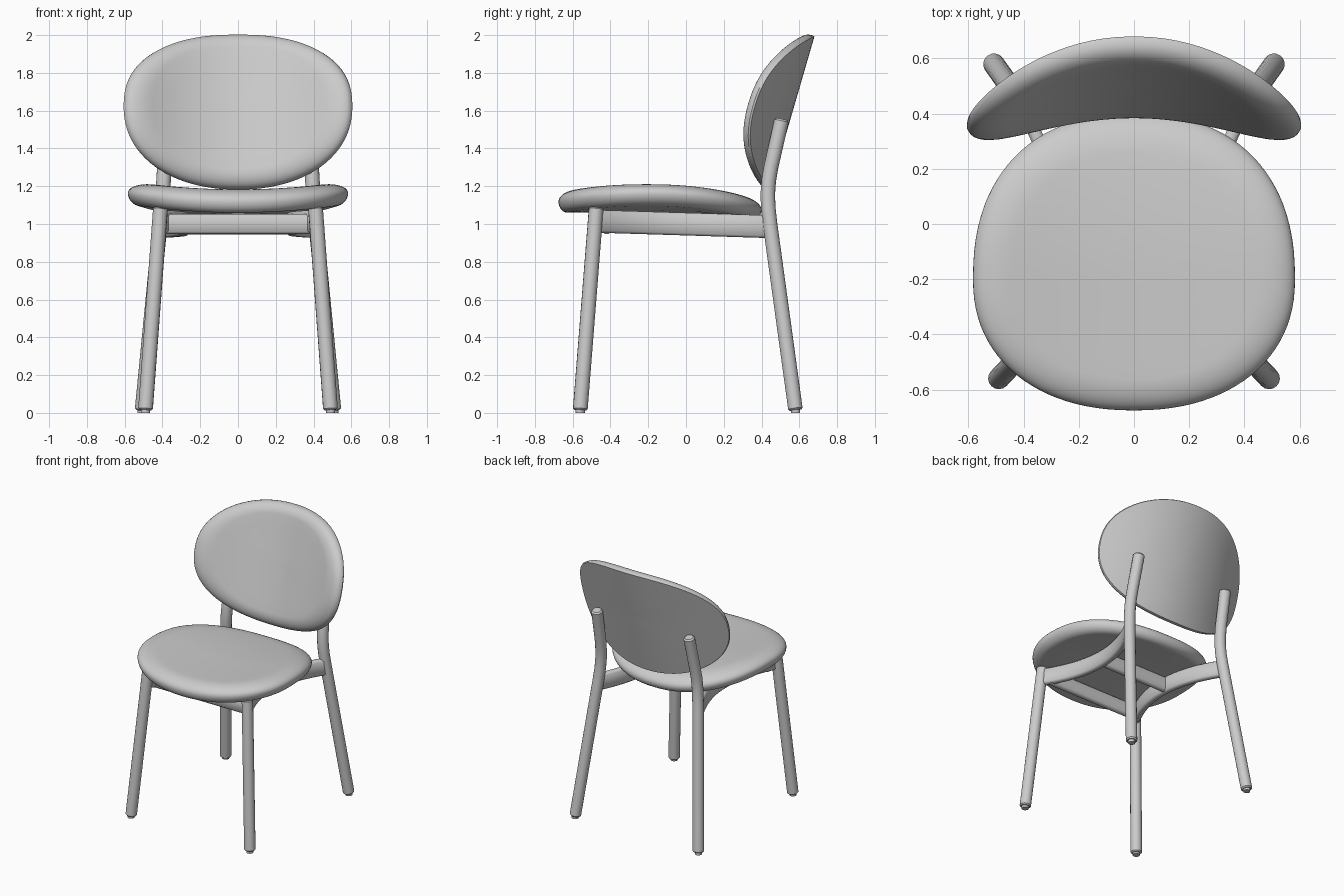
import bpy, bmesh, math
from mathutils import Vector

if "Cube" in bpy.data.objects:
    bpy.data.objects.remove(bpy.data.objects["Cube"])


def finish(name, bm, angle=40):
    bmesh.ops.recalc_face_normals(bm, faces=bm.faces)
    me = bpy.data.meshes.new(name)
    bm.to_mesh(me)
    bm.free()
    ob = bpy.data.objects.new(name, me)
    bpy.context.collection.objects.link(ob)
    smooth(ob, angle)
    return ob


def smooth(ob, angle=40):
    bpy.ops.object.select_all(action='DESELECT')
    ob.select_set(True)
    bpy.context.view_layer.objects.active = ob
    bpy.ops.object.shade_smooth_by_angle(angle=math.radians(angle))


def oval(t, a, top, bottom, n_top, n_bottom):
    # superellipse with different upper and lower halves
    c, s = math.cos(t), math.sin(t)
    b, n = (top, n_top) if s >= 0 else (bottom, n_bottom)
    p = 2 / n
    return (a * math.copysign(abs(c) ** p, c), b * math.copysign(abs(s) ** p, s))


def pad(name, outline, profile, place, n=96):
    # stack of scaled outlines, closed by a centre point at both ends
    bm = bmesh.new()
    pts = [outline(2 * math.pi * i / n) for i in range(n)]
    rings = [[bm.verts.new(place(u * s, v * s, h)) for u, v in pts] for s, h in profile]
    for r0, r1 in zip(rings, rings[1:]):
        for i in range(n):
            j = (i + 1) % n
            bm.faces.new((r0[i], r0[j], r1[j], r1[i]))
    for ring, h in ((rings[0], profile[0][1]), (rings[-1], profile[-1][1])):
        c = bm.verts.new(place(0, 0, h))
        for i in range(n):
            bm.faces.new((ring[i], ring[(i + 1) % n], c))
    return finish(name, bm)


def quarter(a, h, h0, steps=10):
    # rounded edge from the rim inwards
    return [(1 - a * (1 - math.cos(k * math.pi / 2 / steps)),
             h0 + h * math.sin(k * math.pi / 2 / steps)) for k in range(steps + 1)]


def tube(name, pts, r):
    # round bar with softened ends
    cu = bpy.data.curves.new(name, 'CURVE')
    cu.dimensions = '3D'
    cu.bevel_depth = r
    cu.bevel_resolution = 6
    cu.use_fill_caps = True
    pts = [Vector(p) for p in pts]
    d0 = (pts[1] - pts[0]).normalized()
    d1 = (pts[-2] - pts[-1]).normalized()
    path = ([(pts[0], .8), (pts[0] + d0 * .008, 1)] + [(p, 1) for p in pts[1:-1]]
            + [(pts[-1] + d1 * .01, 1), (pts[-1], .75)])
    sp = cu.splines.new('POLY')
    sp.points.add(len(path) - 1)
    for q, (p, rad) in zip(sp.points, path):
        q.co = (*p, 1)
        q.radius = rad
    ob = bpy.data.objects.new(name, cu)
    bpy.context.collection.objects.link(ob)
    bpy.ops.object.select_all(action='DESELECT')
    ob.select_set(True)
    bpy.context.view_layer.objects.active = ob
    bpy.ops.object.convert(target='MESH')
    smooth(bpy.context.view_layer.objects.active)


def rail(name, pts, w, h, c=.012):
    # upright bar with chamfered corners swept along a path
    sec = [(-w, -h + c), (-w + c, -h), (w - c, -h), (w, -h + c),
           (w, h - c), (w - c, h), (-w + c, h), (-w, h - c)]
    bm = bmesh.new()
    pts = [Vector(p) for p in pts]
    rings = []
    for i, p in enumerate(pts):
        d = pts[min(i + 1, len(pts) - 1)] - pts[max(i - 1, 0)]
        side = Vector((d.y, -d.x, 0)).normalized()
        rings.append([bm.verts.new(p + side * a + Vector((0, 0, b))) for a, b in sec])
    for r0, r1 in zip(rings, rings[1:]):
        for i in range(8):
            j = (i + 1) % 8
            bm.faces.new((r0[i], r0[j], r1[j], r1[i]))
    bm.faces.new(rings[0])
    bm.faces.new(rings[-1])
    finish(name, bm, 50)


# seat: cushion with raised sides and a falling rear edge
def seat_place(u, v, h):
    y = v - .2
    return Vector((u, y, 1.118 + .13 * u * u - .12 * max(0, y + .2) ** 2 + h))


inner = [.65, .5, .35, .2, .08]
lower = [(s, h) for s, h in reversed(quarter(.1, -.058, 0))]
pad("seat", lambda t: oval(t, .583, .6, .475, 2.3, 2.2),
    [(s, -.058) for s in reversed(inner)] + lower
    + quarter(.24, .065, 0)[1:] + [(s, .065) for s in inner], seat_place)


# backrest: leaning, curved shell with a padded front
def back_place(u, v, h):
    z = 1.62 + v
    base = Vector((u, .45 + .29 * (z - 1.2) - .57 * u * u, z))
    return base + Vector((-1.14 * u, -1, .29)).normalized() * h


pad("backrest", lambda t: oval(t, .61, .375, .44, 2.4, 2.15),
    [(s, 0) for s in reversed(inner)] + [(.85, 0), (.99, 0), (1, .008)]
    + quarter(.2, .065, .02) + [(s, .085) for s in inner], back_place)

for side, tag in ((1, "right"), (-1, "left")):
    # legs and glides
    tube("front_leg_" + tag, [(side * .49, -.56, .015), (side * .41, -.475, 1.09)], .039)
    tube("rear_leg_" + tag, [(side * x, y, z) for x, y, z in (
        (.508, .58, .015), (.412, .445, 1.0), (.403, .435, 1.09), (.398, .433, 1.16),
        (.394, .438, 1.23), (.39, .45, 1.3), (.38, .508, 1.555))], .039)
    for x, y, part in ((.49, -.56, "front"), (.508, .58, "rear")):
        bm = bmesh.new()
        bmesh.ops.create_cone(bm, cap_ends=True, segments=24, radius1=.024, radius2=.024, depth=.03)
        bmesh.ops.translate(bm, verts=bm.verts, vec=(side * x, y, .015))
        finish(f"{part}_glide_{tag}", bm)
    # side rail bowed towards the middle
    path = []
    for k in range(17):
        s = -1 + k / 8
        path.append((side * (.41 - .13 * (1 - s * s)), -.02 + .45 * s, 1.0 - .014 * s))
    rail("side_rail_" + tag, path, .024, .06)

# cross rails under the seat
rail("front_cross_rail", [(-.39, -.42, 1.0), (.39, -.42, 1.0)], .022, .053)
rail("middle_cross_rail", [(-.28, 0, 1.0), (.28, 0, 1.0)], .022, .055)
